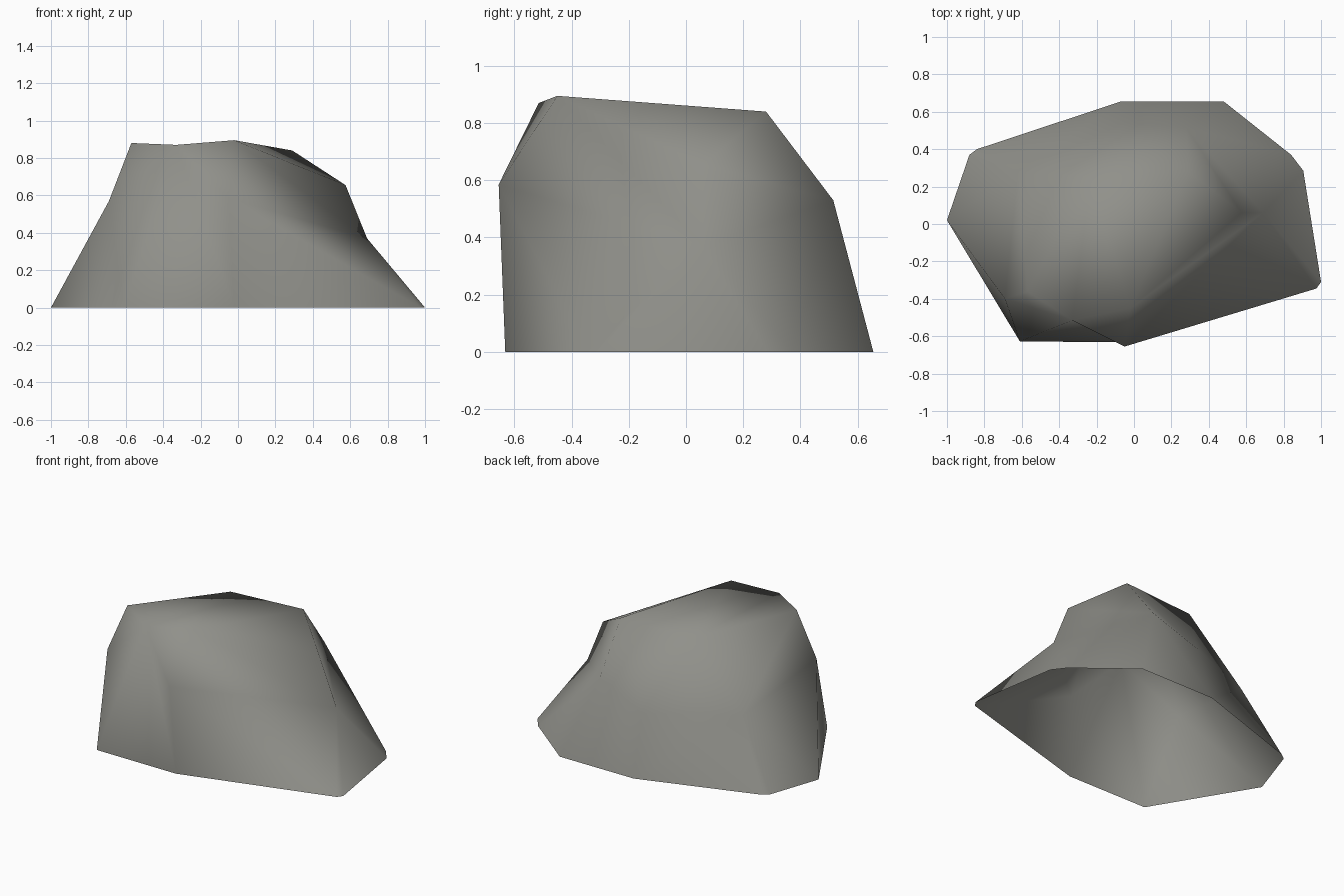
import bpy, bmesh

if "Cube" in bpy.data.objects:
    bpy.data.objects.remove(bpy.data.objects["Cube"])

# Rings of the boulder, each counter-clockwise from the front left corner
base = [(-.61, -.628), (-.02, -.632), (.975, -.345), (1, -.31), (.905, .285), (.84, .37),
        (.48, .655), (-.07, .655), (-.84, .40), (-.88, .37), (-1, .02)]
shoulder = [(-.69, -.40, .57), (-.33, -.515, .87), (-.05, -.655, .585), (.69, .06, .37),
            (.28, .515, .53), (-.05, .54, .39), (-.62, .28, .43)]
crown = [(-.57, -.36, .88), (-.02, -.45, .895),
         (.575, .06, .655), (.29, .28, .84), (-.23, .25, .83)]

bm = bmesh.new()


def ring(points):
    return [bm.verts.new((p[0], p[1], p[2] if len(p) > 2 else 0)) for p in points]


def stitch(low, high, steps):
    """Join two rings with triangles; each letter says which ring moves on (l or h)."""
    i = j = 0
    for s in steps:
        a, b = low[i % len(low)], high[j % len(high)]
        if s == "l":
            i += 1
            tri = (a, low[i % len(low)], b)
        else:
            j += 1
            tri = (a, high[j % len(high)], b)
        if len(set(tri)) == 3:      # rings may share a corner
            bm.faces.new(tri)


b, m, t = ring(base), ring(shoulder), ring(crown)
t.insert(1, m[1])                       # front peak belongs to both rings
stitch(b, m, "hlhlhlllhllhhlllhl")      # lower sides
stitch(m, t, "hl" + "lh" * 5 + "l")     # upper sides

# Top facets, fanned from the back corner; the underside stays open
for k in range(3):
    if k < 2:
        bm.faces.new((t[5], t[k], t[k + 1]))
bm.faces.new((t[5], t[2], t[4]))
bm.faces.new((t[2], t[3], t[4]))

mesh = bpy.data.meshes.new("boulder")
bm.to_mesh(mesh)
bm.free()
for p in mesh.polygons:
    p.use_smooth = True

# Single stone colour
stone = bpy.data.materials.new("grey stone")
stone.diffuse_color = (.28, .28, .255, 1)
stone.use_nodes = True
stone.node_tree.nodes["Principled BSDF"].inputs["Base Color"].default_value = stone.diffuse_color
mesh.materials.append(stone)
boulder = bpy.data.objects.new("boulder", mesh)
bpy.context.collection.objects.link(boulder)
